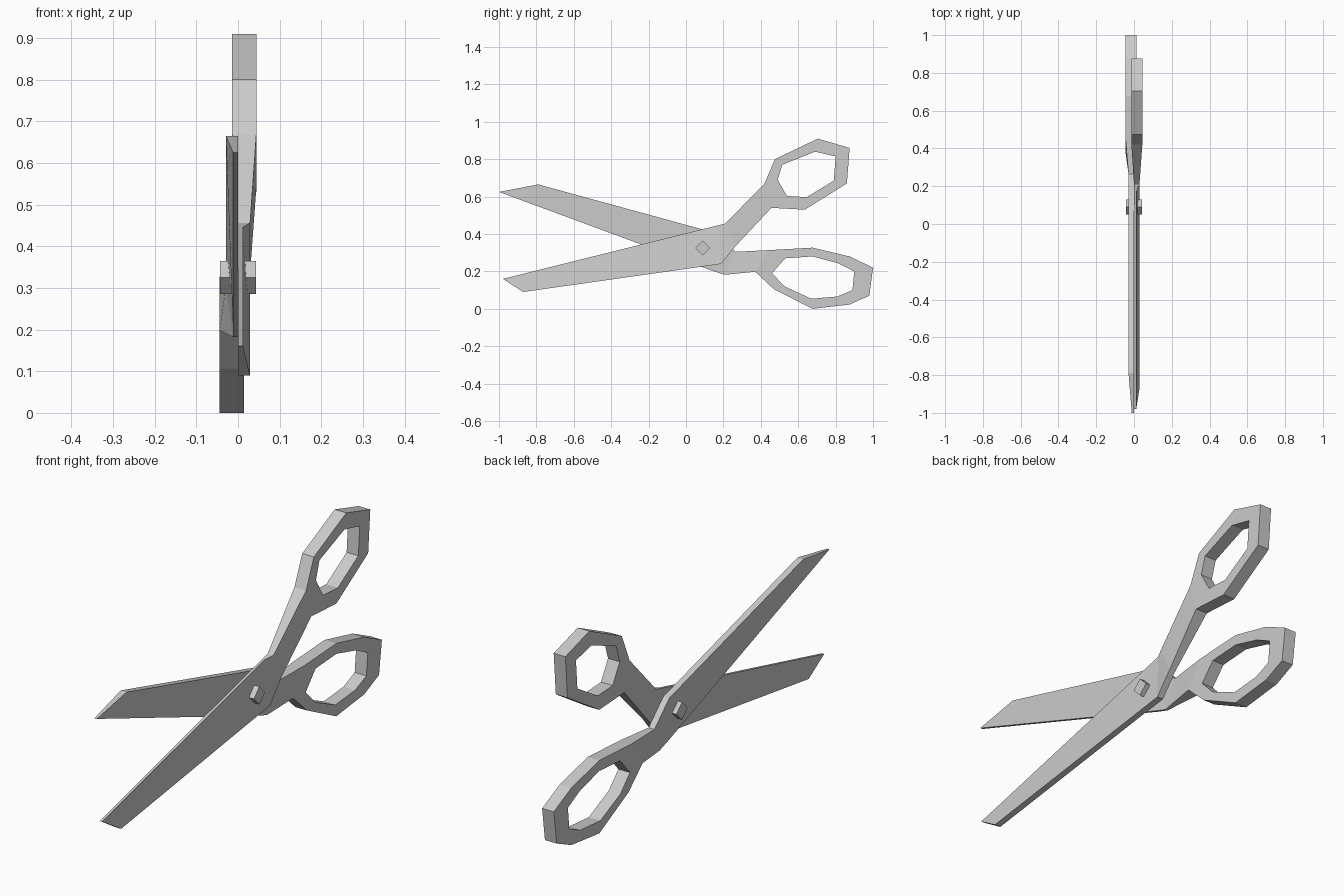
import bpy, bmesh, math

if "Cube" in bpy.data.objects:
    bpy.data.objects.remove(bpy.data.objects["Cube"])

INNER, OUTER = -0.014, 0.044   # handle ring thickness range (away from the blade plane)


def scissor_half(name, side, body, ring, hole):
    """body: pairs of (y, z, thickness) from tip to neck; ring/hole: matching loops of (y, z)."""
    bm = bmesh.new()

    def post(y, z, lo, hi):
        return [bm.verts.new((side * x, y, z)) for x in (lo, hi)]

    def wall(a, b):
        bm.faces.new((a[0], b[0], b[1], a[1]))

    def caps(a, b, c, d):
        for k in (0, 1):
            bm.faces.new((a[k], b[k], c[k], d[k]))

    outer = [post(y, z, INNER, OUTER) for y, z in ring]
    inner = [post(y, z, INNER, OUTER) for y, z in hole]
    pairs = [[post(y, z, 0, t) for y, z, t in p] for p in body]
    pairs.append([outer[0], outer[-1]])

    # blade and neck strip
    wall(*pairs[0])
    for (u0, l0), (u1, l1) in zip(pairs, pairs[1:]):
        caps(u0, u1, l1, l0)
        wall(u0, u1)
        wall(l0, l1)

    # finger ring
    n = len(outer)
    for i in range(n):
        j = (i + 1) % n
        caps(outer[i], outer[j], inner[j], inner[i])
        wall(inner[i], inner[j])
        if j:
            wall(outer[i], outer[j])

    bmesh.ops.recalc_face_normals(bm, faces=bm.faces)
    me = bpy.data.meshes.new(name)
    bm.to_mesh(me)
    bm.free()
    ob = bpy.data.objects.new(name, me)
    bpy.context.collection.objects.link(ob)
    return ob


THIN, THICK = 0.012, 0.029

# half with the lower blade and the small upper finger ring
scissor_half(
    "lower_blade_half", 1,
    [((-0.98, 0.16, THIN), (-0.87, 0.09, THICK)),
     ((0.17, 0.446, THIN), (0.187, 0.24, THICK)),
     ((0.21, 0.456, THICK), (0.265, 0.335, THICK))],
    [(0.42, 0.67), (0.475, 0.80), (0.705, 0.91), (0.875, 0.86),
     (0.86, 0.67), (0.635, 0.53), (0.457, 0.54)],
    [(0.49, 0.69), (0.515, 0.77), (0.69, 0.84), (0.80, 0.815),
     (0.79, 0.685), (0.645, 0.597), (0.54, 0.603)])

# half with the upper blade and the large lower finger ring
scissor_half(
    "upper_blade_half", -1,
    [((-0.79, 0.665, THICK), (-1.0, 0.625, THIN)),
     ((0.16, 0.405, THICK), (0.14, 0.204, THIN)),
     ((0.265, 0.305, THICK), (0.205, 0.182, THIN))],
    [(0.447, 0.314), (0.677, 0.327), (0.875, 0.28), (1.0, 0.22), (0.98, 0.07),
     (0.875, 0.023), (0.677, 0.0), (0.47, 0.105), (0.37, 0.198)],
    [(0.53, 0.27), (0.677, 0.28), (0.815, 0.243), (0.90, 0.20), (0.89, 0.10),
     (0.81, 0.066), (0.67, 0.054), (0.527, 0.12), (0.46, 0.19)])

# four-sided pivot pin
bpy.ops.mesh.primitive_cylinder_add(
    vertices=4, radius=0.04, depth=0.087,
    location=(0, 0.09, 0.325), rotation=(0, math.pi / 2, 0))
bpy.context.object.name = "pivot_pin"
